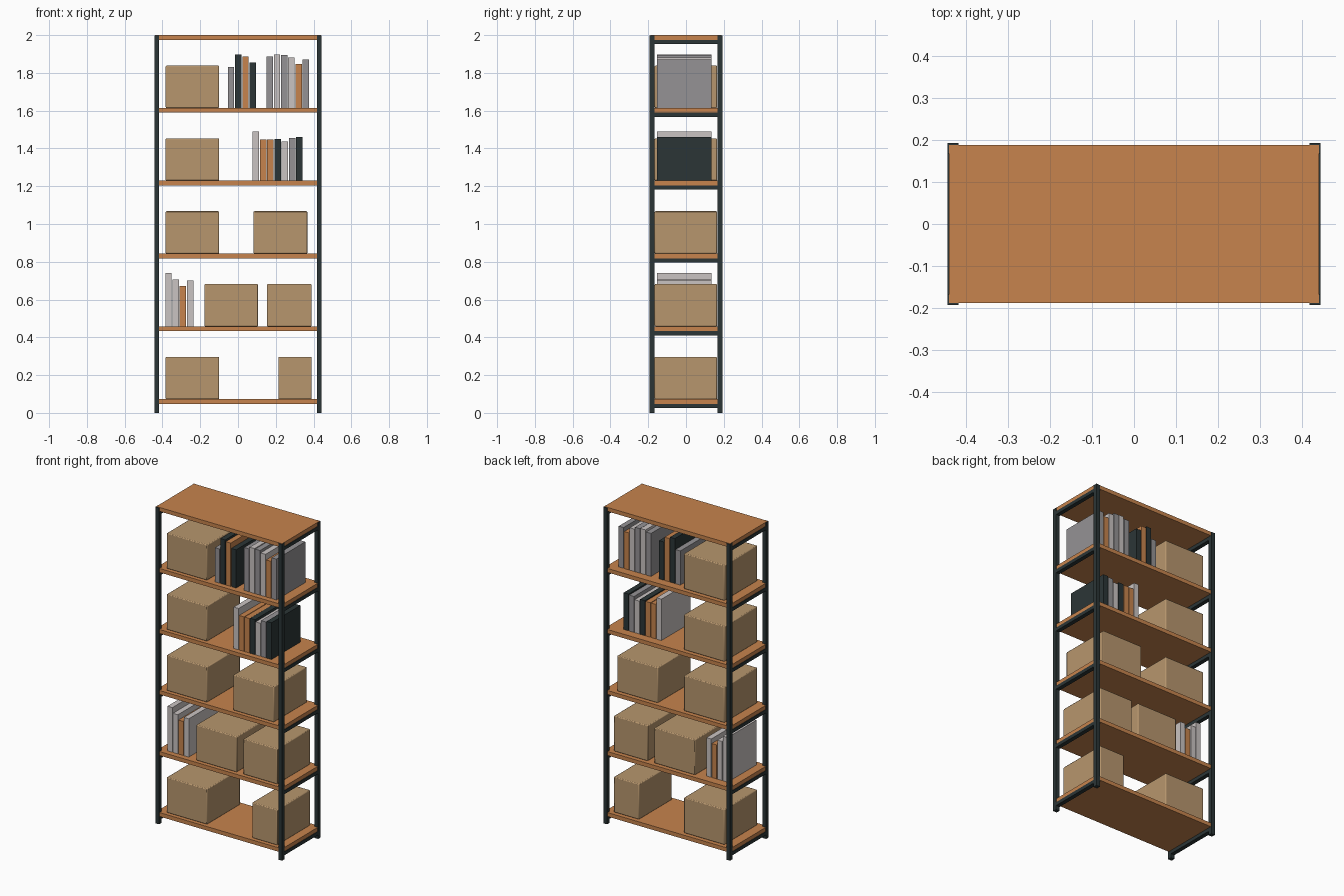
import bpy

if "Cube" in bpy.data.objects:
    bpy.data.objects.remove(bpy.data.objects["Cube"])

def mat(name, c):
    m = bpy.data.materials.new(name)
    m.diffuse_color = (*c, 1)
    m.use_nodes = True
    m.node_tree.nodes["Principled BSDF"].inputs["Base Color"].default_value = m.diffuse_color
    return m

WOOD = mat("orange_wood", (0.57, 0.23, 0.075))
METAL = mat("dark_metal", (0.024, 0.036, 0.037))
CARD = mat("cardboard", (0.477, 0.307, 0.155))
GREY = mat("grey_cover", (0.30, 0.29, 0.30))
LIGHT = mat("light_cover", (0.59, 0.55, 0.54))

def box(name, x, y, z, m, bevel=0):
    """Axis-aligned block from (min, max) pairs."""
    bpy.ops.mesh.primitive_cube_add(size=1)
    o = bpy.context.object
    o.name = name
    for v in o.data.vertices:
        for i, (a, b) in enumerate((x, y, z)):
            v.co[i] = a if v.co[i] < 0 else b
    o.data.materials.append(m)
    if bevel:
        b = o.modifiers.new("bevel", 'BEVEL')
        b.width = bevel
        b.segments = 2
        bpy.ops.object.shade_smooth_by_angle()
    return o

X, Y, P, T = 0.443, 0.193, 0.026, 0.025
TOPS = [0.0725 + 0.3855 * i for i in range(6)]

# corner posts
for sx, nx in ((-1, "left"), (1, "right")):
    for sy, ny in ((-1, "front"), (1, "back")):
        box(f"{ny}_{nx}_post", sorted((sx * X, sx * (X - P))),
            sorted((sy * Y, sy * (Y - P))), (0, 1.998), METAL)

# shelf boards with a metal rail under each short end
for i, t in enumerate(TOPS):
    box(f"shelf_{i}", (-0.44, 0.44), (-0.188, 0.188), (t - T, t), WOOD)
    for sx, nx in ((-1, "left"), (1, "right")):
        box(f"{nx}_rail_{i}", sorted((sx * X, sx * (X - P))),
            (-Y + P, Y - P), (t - T - 0.022, t - T), METAL)

# cardboard boxes: shelf number, x range
for i, (s, x0, x1) in enumerate([
        (0, -0.383, -0.1), (0, 0.214, 0.39), (1, -0.178, 0.107), (1, 0.153, 0.39),
        (2, -0.383, -0.1), (2, 0.082, 0.367), (3, -0.383, -0.1), (4, -0.383, -0.1)]):
    t = TOPS[s]
    box(f"cardboard_box_{i}", (x0, x1), (-0.166, 0.164), (t, t + 0.224), CARD, 0.005)

# rows of books: shelf, first x, then (top z, colour)
rows = [
    (1, -0.385, [(0.74, LIGHT), (0.705, LIGHT), (0.673, WOOD), (0.70, LIGHT)]),
    (3, 0.078, [(1.49, LIGHT), (1.447, WOOD), (1.447, WOOD), (1.45, METAL),
                (1.437, LIGHT), (1.456, GREY), (1.461, METAL)]),
    (4, -0.054, [(1.83, GREY), (1.898, METAL), (1.888, WOOD), (1.856, METAL)]),
    (4, 0.151, [(1.886, GREY), (1.898, LIGHT), (1.896, GREY), (1.882, LIGHT),
                (1.848, WOOD), (1.872, GREY)]),
]
for r, (s, x0, books) in enumerate(rows):
    for i, (top, m) in enumerate(books):
        x = x0 + i * 0.0383
        box(f"book_{r}_{i}", (x, x + 0.034), (-0.154, 0.134), (TOPS[s], top), m)
